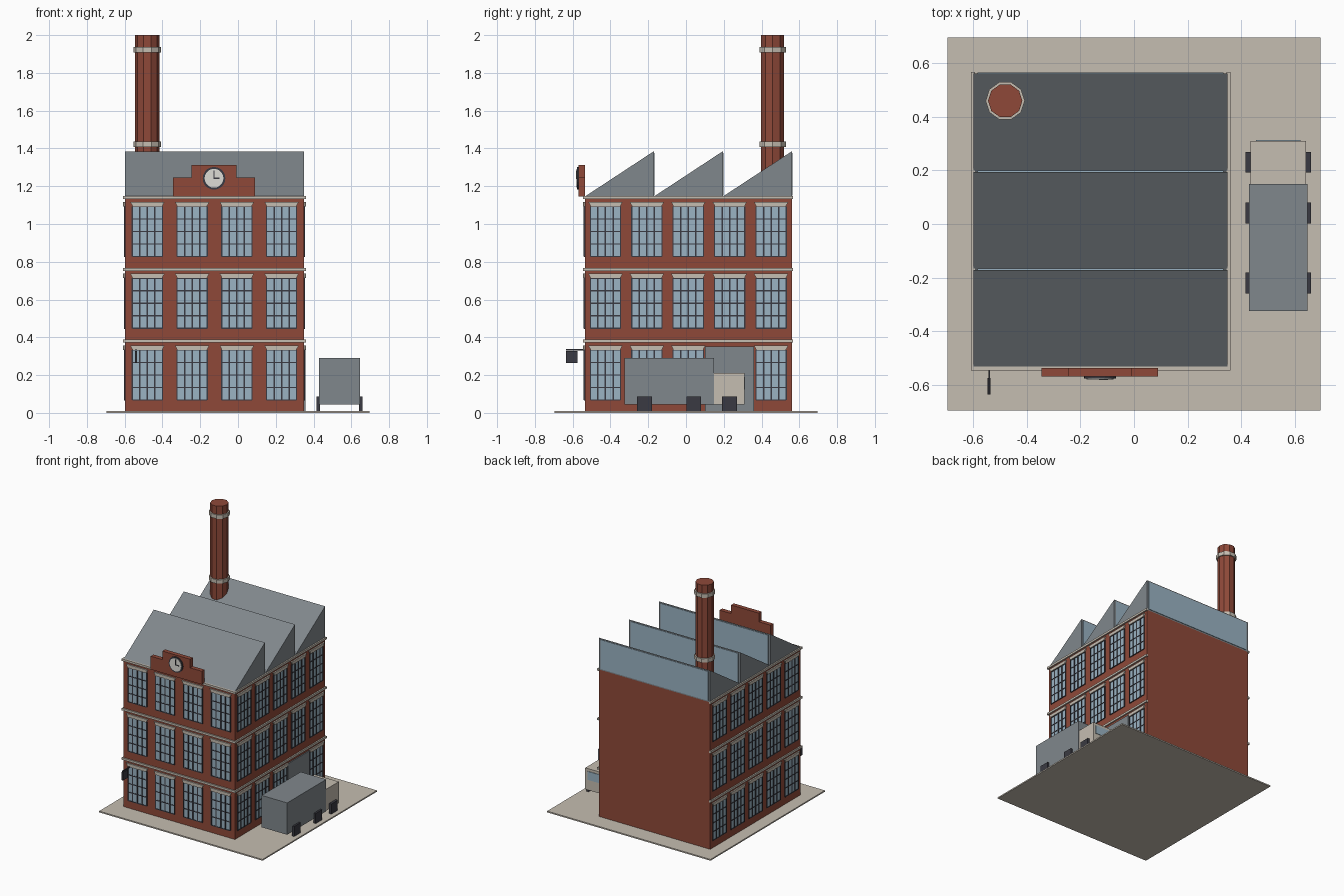
import bpy, bmesh, math
from mathutils import Vector

if "Cube" in bpy.data.objects:
    bpy.data.objects.remove(bpy.data.objects["Cube"])


def srgb(r, g, b):
    return tuple((c / 255 / 12.92) if c < 10 else ((c / 255 + 0.055) / 1.055) ** 2.4
                 for c in (r, g, b)) + (1.0,)


def material(name, *rgb):
    m = bpy.data.materials.new(name)
    m.diffuse_color = srgb(*rgb)
    m.use_nodes = True
    m.node_tree.nodes["Principled BSDF"].inputs["Base Color"].default_value = m.diffuse_color
    return m


BRICK = material("brick", 143, 73, 57)
STONE = material("stone", 197, 189, 177)
GREY = material("grey_metal", 128, 135, 140)
GLASS = material("glass", 155, 180, 196)
DARK = material("dark_metal", 58, 58, 66)
WHITE = material("clock_white", 222, 220, 214)

# Building extents
X0, X1, Y0, Y1 = -0.598, 0.349, -0.536, 0.56
WALL_TOP, FLOOR = 1.14, 0.38

# Each mapping turns (along, up, out) into a world position
SIDES = {
    "front": (lambda u, z, n: Vector((u, Y0 - n, z)), X0, X1, 4),
    "right": (lambda u, z, n: Vector((X1 + n, u, z)), Y0, Y1, 5),
    "left": (lambda u, z, n: Vector((X0 - n, u, z)), Y0, Y1, 5),
}


def plain(u, z, n):
    return Vector((n, u, z))          # profile in y-z, depth along x


def prism(bm, pts, n0, n1, place=plain):
    """Extrude a closed 2D profile from depth n0 to n1."""
    a = [bm.verts.new(place(u, z, n0)) for u, z in pts]
    b = [bm.verts.new(place(u, z, n1)) for u, z in pts]
    bm.faces.new(a)
    bm.faces.new(b[::-1])
    for i in range(len(a)):
        j = (i + 1) % len(a)
        bm.faces.new((a[i], b[i], b[j], a[j]))


def rect(bm, u0, u1, z0, z1, n0, n1, place=plain):
    prism(bm, [(u0, z0), (u1, z0), (u1, z1), (u0, z1)], n0, n1, place)


def circle(u, z, r, sides, start=0.0):
    return [(u + r * math.cos(start + math.tau * i / sides),
             z + r * math.sin(start + math.tau * i / sides)) for i in range(sides)]


def finish(bm, name, mat):
    bmesh.ops.recalc_face_normals(bm, faces=bm.faces)
    me = bpy.data.meshes.new(name)
    bm.to_mesh(me)
    bm.free()
    me.materials.append(mat)
    ob = bpy.data.objects.new(name, me)
    bpy.context.collection.objects.link(ob)
    return ob


def block(name, mat, x, y, z):
    bm = bmesh.new()
    rect(bm, *y, *z, *x)
    return finish(bm, name, mat)


# Ground slab and main walls
block("ground_slab", STONE, (-0.695, 0.695), (-0.695, 0.695), (0, 0.01))
block("brick_walls", BRICK, (X0, X1), (Y0, Y1), (0.01, WALL_TOP))

# Sawtooth roof and its skylights on the upright faces
roof, sky = bmesh.new(), bmesh.new()
step = (Y1 - Y0) / 3
for i in range(3):
    a, b = Y0 + i * step, Y0 + (i + 1) * step
    prism(roof, [(a, 1.145), (b, 1.145), (b, 1.385)], X0, X1)
    rect(sky, b, b + 0.004, 1.15, 1.375, X0 + 0.015, X1 - 0.015)
rect(roof, Y0, Y1, WALL_TOP, 1.145, X0, X1)
finish(roof, "sawtooth_roof", GREY)
finish(sky, "skylights", GLASS)

# Windows, lintels and floor bands on three sides
W, H, COLS, ROWS = 0.16, 0.265, 4, 4
for side, (place, lo, hi, count) in SIDES.items():
    glass, bars, lintels, bands = (bmesh.new() for _ in range(4))
    for floor in range(3):
        z0 = 0.068 + FLOOR * floor
        z1 = z0 + H
        top = FLOOR * (floor + 1)
        rect(bands, lo - 0.01, hi + 0.006, top - 0.008, top + 0.008, -0.005, 0.01, place)
        for i in range(count):
            if side == "right" and floor == 0 and i == 3:
                continue              # loading door stands here
            c = lo + (hi - lo) * (i + 0.5) / count
            l, r = c - W / 2, c + W / 2
            rect(glass, l, r, z0, z1, -0.002, 0.002, place)
            for k in range(COLS + 1):
                t = 0.004 if 0 < k < COLS else 0.003
                u = l + W * k / COLS
                rect(bars, u - t, u + t, z0, z1, 0, 0.006, place)
            for k in range(ROWS + 1):
                z = z0 + H * k / ROWS
                rect(bars, l, r, z - 0.003, z + 0.003, 0, 0.005, place)
            prism(lintels, [(l + 0.002, z1), (r - 0.002, z1), (r + 0.011, z1 + 0.024),
                            (l - 0.011, z1 + 0.024)], -0.002, 0.01, place)
    finish(glass, side + "_window_glass", GLASS)
    finish(bars, side + "_window_bars", DARK)
    finish(lintels, side + "_lintels", STONE)
    finish(bands, side + "_floor_bands", STONE)

# Loading door
block("loading_door", GREY, (X1 - 0.002, X1 + 0.008), (0.1, 0.36), (0.01, 0.352))

# Stepped gable with clock
front = SIDES["front"][0]
CX, CZ = -0.127, 1.242
bm = bmesh.new()
prism(bm, [(CX - 0.217, 1.145), (CX + 0.217, 1.145), (CX + 0.217, 1.247), (CX + 0.118, 1.247),
           (CX + 0.118, 1.313), (CX - 0.118, 1.313), (CX - 0.118, 1.247), (CX - 0.217, 1.247)],
      0, 0.033, front)
finish(bm, "stepped_gable", BRICK)
for name, mat, r, n0, n1 in (("clock_rim", DARK, 0.06, 0.03, 0.04),
                             ("clock_face", WHITE, 0.05, 0.038, 0.043)):
    bm = bmesh.new()
    prism(bm, circle(CX, CZ, r, 20), n0, n1, front)
    finish(bm, name, mat)
bm = bmesh.new()
rect(bm, CX - 0.003, CX + 0.003, CZ - 0.003, CZ + 0.042, 0.042, 0.046, front)
rect(bm, CX - 0.003, CX + 0.03, CZ - 0.003, CZ + 0.003, 0.042, 0.046, front)
finish(bm, "clock_hands", DARK)


# Ten-sided chimney with stone rings
def upright(u, v, n):
    return Vector((u, v, n))


for name, mat, r, z0, z1 in (("chimney", BRICK, 0.064, WALL_TOP, 2.0),
                             ("lower_chimney_ring", STONE, 0.073, 1.408, 1.438),
                             ("upper_chimney_ring", STONE, 0.073, 1.907, 1.937)):
    bm = bmesh.new()
    prism(bm, circle(-0.48, 0.459, r, 10), z0, z1, upright)
    finish(bm, name, mat)

# Hanging sign on a bracket
block("sign_bracket", DARK, (-0.543, -0.537), (-0.635, Y0), (0.33, 0.337))
block("sign_board", DARK, (-0.546, -0.534), (-0.635, -0.574), (0.265, 0.327))

# Delivery truck
block("truck_cargo_box", GREY, (0.429, 0.646), (-0.325, 0.149), (0.045, 0.29))
block("truck_cab", STONE, (0.434, 0.641), (0.149, 0.309), (0.045, 0.21))
block("truck_windshield", GLASS, (0.455, 0.62), (0.308, 0.313), (0.125, 0.19))
bm = bmesh.new()
for y in (-0.22, 0.041, 0.23):
    for x in (0.425, 0.65):
        rect(bm, y - 0.039, y + 0.039, 0.01, 0.088, x - 0.01, x + 0.01)
finish(bm, "truck_wheels", DARK)
